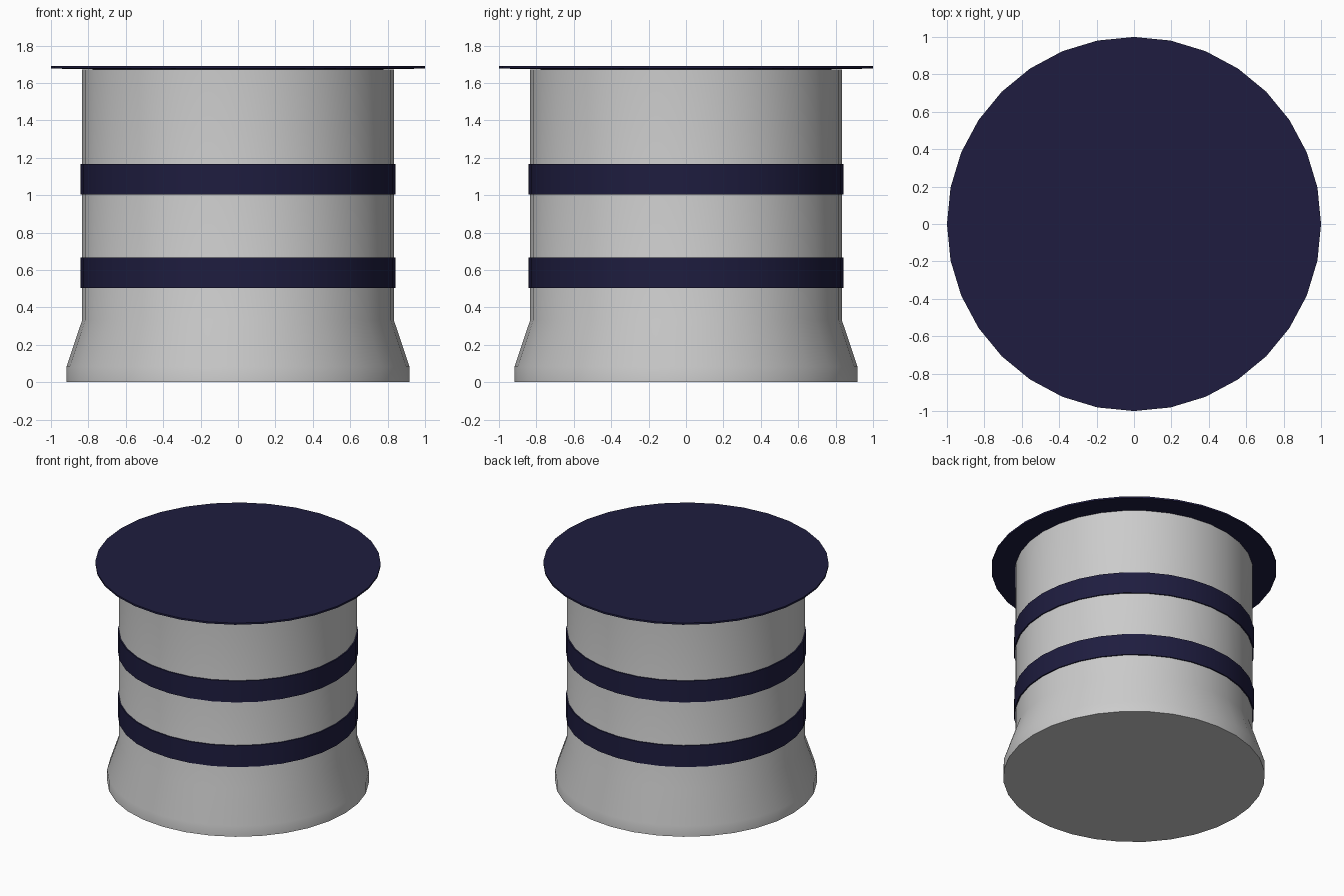
import bpy, bmesh, math

if "Cube" in bpy.data.objects:
    bpy.data.objects.remove(bpy.data.objects["Cube"])

SIDES = 32

navy = bpy.data.materials.new("navy")
navy.diffuse_color = (0.013, 0.012, 0.05, 1)
navy.use_nodes = True
navy.node_tree.nodes["Principled BSDF"].inputs["Base Color"].default_value = navy.diffuse_color


def lathe(name, profile, mat=None, closed=False):
    """Revolve (radius, z) points; open profiles get flat caps at both ends."""
    bm = bmesh.new()
    rings = [[bm.verts.new((r * math.cos(2 * math.pi * i / SIDES),
                            r * math.sin(2 * math.pi * i / SIDES), z))
              for i in range(SIDES)] for r, z in profile]
    pairs = list(zip(rings, rings[1:]))
    if closed:
        pairs.append((rings[-1], rings[0]))
    else:
        bm.faces.new(rings[0][::-1])
        bm.faces.new(rings[-1])
    for a, b in pairs:
        for i in range(SIDES):
            j = (i + 1) % SIDES
            bm.faces.new((a[i], a[j], b[j], b[i]))
    bmesh.ops.recalc_face_normals(bm, faces=bm.faces)
    mesh = bpy.data.meshes.new(name)
    bm.to_mesh(mesh)
    bm.free()
    obj = bpy.data.objects.new(name, mesh)
    bpy.context.collection.objects.link(obj)
    if mat:
        mesh.materials.append(mat)
    bpy.ops.object.select_all(action='DESELECT')
    obj.select_set(True)
    bpy.context.view_layer.objects.active = obj
    bpy.ops.object.shade_smooth_by_angle(angle=math.radians(30))
    return obj


# Drum body with flared foot
lathe("body", [(0.917, 0), (0.917, 0.083), (0.833, 0.333), (0.833, 1.672)])

# Two raised bands
for name, z in (("lower_band", 0.503), ("upper_band", 1.003)):
    lathe(name, [(0.825, z), (0.842, z), (0.842, z + 0.165), (0.825, z + 0.165)],
          navy, closed=True)

# Thin overhanging lid, slightly dished underneath
lathe("lid", [(0.45, 1.668), (1.0, 1.677), (1.0, 1.69)], navy)
